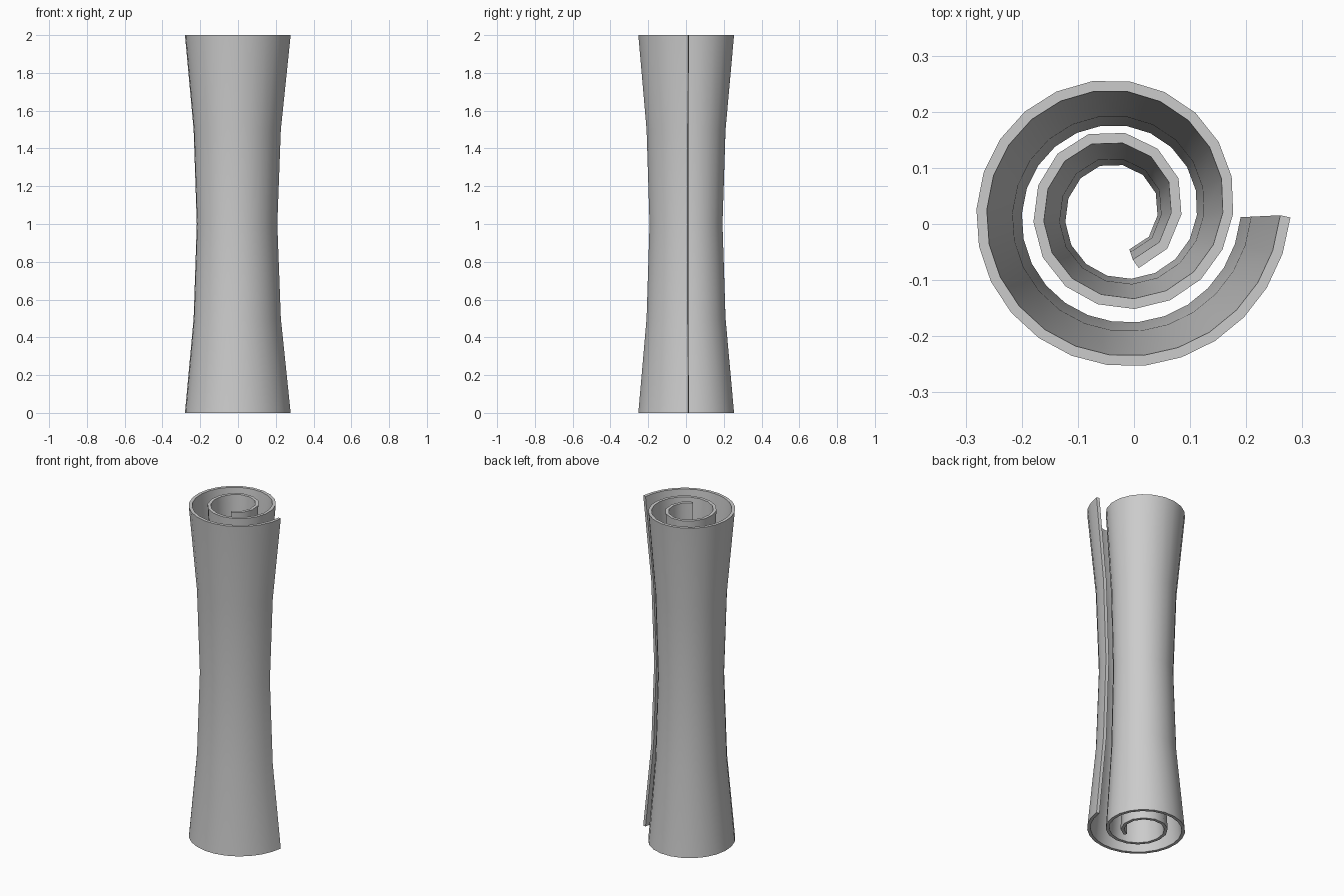
import bpy, bmesh, math
from mathutils import Vector

if "Cube" in bpy.data.objects:
    bpy.data.objects.remove(bpy.data.objects["Cube"])

# Rolled sheet: spiral radius of the outer face by number of turns
RADII = [(0, .306), (1.25, .178), (1.5, .1525), (1.68, .145), (1.82, .129), (2.0, .111), (2.22, .111)]
CENTRE = Vector((-.026, .027))
WAIST = Vector((-.018, -.003))      # centre of the waist scaling
THICK = .0185
LEVELS = [(0, 1), (.5, .825), (1, .762), (1.5, .825), (2, 1)]   # z, scale


def radius(t):
    for (t0, r0), (t1, r1) in zip(RADII, RADII[1:]):
        if t <= t1:
            return r0 + (r1 - r0) * (t - t0) / (t1 - t0)
    return RADII[-1][1]


# Walk the spiral inward in roughly equal steps
path, t = [], .008
while t < 2.19:
    a = -2 * math.pi * t
    path.append(CENTRE + radius(t) * Vector((math.cos(a), math.sin(a))))
    t += .067 / radius(t) / (2 * math.pi)
a = -2 * math.pi * 2.2
path.append(CENTRE + radius(2.2) * Vector((math.cos(a), math.sin(a))))


def normal(i):
    d = (path[min(i + 1, len(path) - 1)] - path[max(i - 1, 0)]).normalized()
    return Vector((d.y, -d.x))      # towards the spiral centre


# Loft the closed sheet outline through the height levels
bm = bmesh.new()
rings = []
for z, s in LEVELS:
    outer = [WAIST + (p - WAIST) * s for p in path]
    inner = [p + normal(i) * THICK for i, p in enumerate(outer)]
    rings.append([[bm.verts.new((p.x, p.y, z)) for p in row] for row in (outer, inner)])
n = len(path)
for lo, hi in zip(rings, rings[1:]):
    loop_lo = lo[0] + lo[1][::-1]
    loop_hi = hi[0] + hi[1][::-1]
    for i in range(2 * n):
        j = (i + 1) % (2 * n)
        bm.faces.new((loop_lo[i], loop_lo[j], loop_hi[j], loop_hi[i]))
# Top and bottom edges of the sheet
for outer, inner in (rings[0], rings[-1]):
    for i in range(n - 1):
        bm.faces.new((outer[i], outer[i + 1], inner[i + 1], inner[i]))
bmesh.ops.recalc_face_normals(bm, faces=bm.faces[:])

mesh = bpy.data.meshes.new("rolled_sheet")
bm.to_mesh(mesh)
bm.free()
obj = bpy.data.objects.new("rolled_sheet", mesh)
bpy.context.collection.objects.link(obj)
bpy.context.view_layer.objects.active = obj
obj.select_set(True)
bpy.ops.object.shade_smooth_by_angle(angle=math.radians(42))
